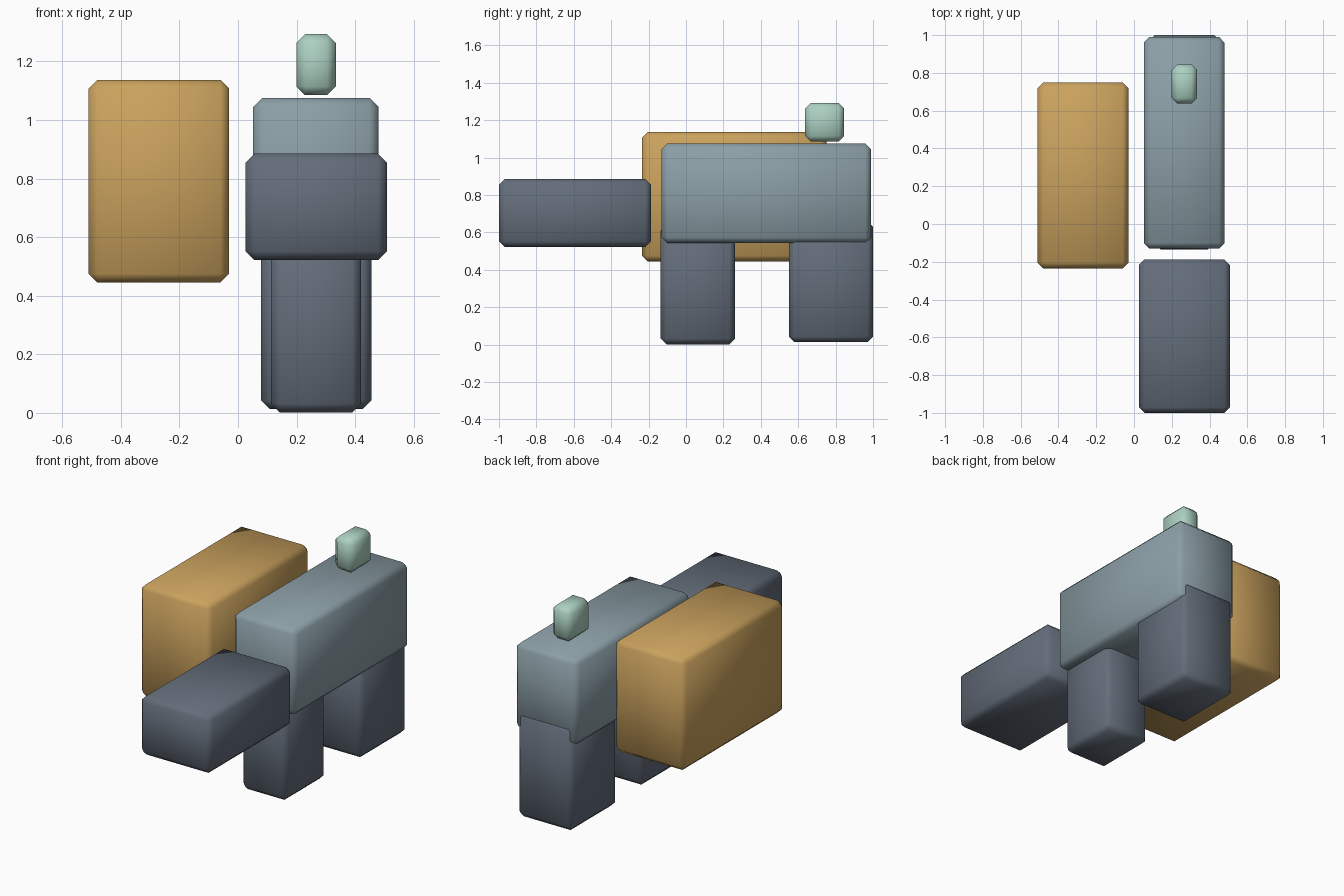
import bpy
from mathutils import Vector

if "Cube" in bpy.data.objects:
    bpy.data.objects.remove(bpy.data.objects["Cube"])


def material(name, rgb):
    m = bpy.data.materials.new(name)
    m.diffuse_color = (*rgb, 1.0)
    m.use_nodes = True
    m.node_tree.nodes["Principled BSDF"].inputs["Base Color"].default_value = m.diffuse_color
    return m


TAN = material("tan", (0.59, 0.36, 0.11))
SLATE = material("dark_slate", (0.125, 0.153, 0.195))
BLUE_GREY = material("blue_grey", (0.26, 0.345, 0.385))
MINT = material("mint", (0.41, 0.63, 0.53))


def block(name, low, high, mat, bevel=0.03):
    """Chamfered, smooth-shaded box spanning two opposite corners."""
    low, high = Vector(low), Vector(high)
    bpy.ops.mesh.primitive_cube_add(size=1, location=(low + high) / 2)
    ob = bpy.context.object
    ob.name = name
    ob.scale = high - low
    bpy.ops.object.transform_apply(location=False, rotation=False, scale=True)
    mod = ob.modifiers.new("chamfer", 'BEVEL')
    mod.width = bevel
    mod.segments = 1
    bpy.ops.object.shade_smooth()
    ob.data.materials.append(mat)
    return ob


# Large separate block beside the body
block("side_block", (-0.51, -0.235, 0.445), (-0.03, 0.75, 1.137), TAN)

# Body and the detached block in front of it
block("body", (0.052, -0.13, 0.543), (0.48, 0.99, 1.075), BLUE_GREY)
block("front_block", (0.026, -1.0, 0.522), (0.508, -0.187, 0.885), SLATE)

# Legs, tops buried in the body
block("front_leg", (0.112, -0.135, 0.002), (0.42, 0.262, 0.64), SLATE)
block("rear_leg", (0.078, 0.55, 0.013), (0.456, 1.0, 0.66), SLATE)

# Small block hovering just above the body
block("top_knob", (0.199, 0.637, 1.085), (0.334, 0.845, 1.293), MINT)
